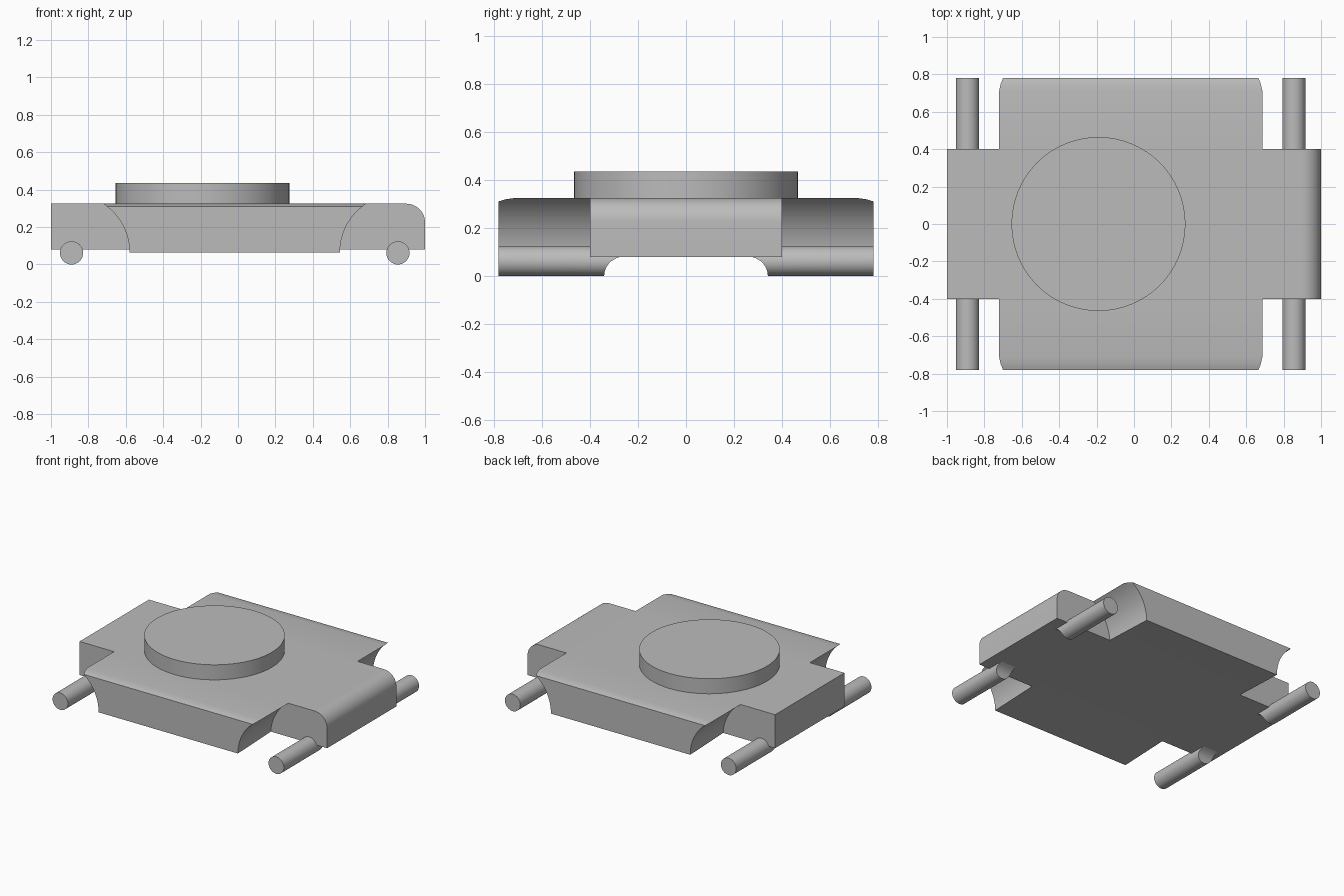
import bpy, bmesh, math
from mathutils import Vector

cube = bpy.data.objects.get("Cube")
if cube:
    bpy.data.objects.remove(cube, do_unlink=True)

grey = bpy.data.materials.new("plain_grey")
grey.use_nodes = True
colour = (0.5, 0.5, 0.5, 1)
grey.diffuse_color = colour
grey.node_tree.nodes["Principled BSDF"].inputs["Base Color"].default_value = colour


def finish(name, bm):
    bmesh.ops.recalc_face_normals(bm, faces=bm.faces)
    mesh = bpy.data.meshes.new(name)
    bm.to_mesh(mesh)
    bm.free()
    mesh.materials.append(grey)
    obj = bpy.data.objects.new(name, mesh)
    bpy.context.collection.objects.link(obj)
    return obj


def activate(obj):
    bpy.ops.object.select_all(action='DESELECT')
    obj.select_set(True)
    bpy.context.view_layer.objects.active = obj


def smooth(obj):
    activate(obj)
    bpy.ops.object.shade_smooth_by_angle(angle=math.radians(30))


def prism(name, outline, vector):
    bm = bmesh.new()
    face = bm.faces.new([bm.verts.new(p) for p in outline])
    new = bmesh.ops.extrude_face_region(bm, geom=[face])["geom"]
    bmesh.ops.translate(bm, vec=vector,
                        verts=[v for v in new if isinstance(v, bmesh.types.BMVert)])
    return finish(name, bm)


def cut(obj, cutter):
    cutter.hide_render = True
    mod = obj.modifiers.new("cut", 'BOOLEAN')
    mod.operation = 'DIFFERENCE'
    mod.solver = 'EXACT'
    mod.object = cutter
    activate(obj)
    bpy.ops.object.modifier_apply(modifier=mod.name)
    bpy.data.objects.remove(cutter, do_unlink=True)


TOP, END, HALF = 0.325, 0.78, 0.4
ROD_R, ARCH_R = 0.062, 0.31
RODS = {"right": (-0.89, -1), "left": (0.855, 1)}

# Body: side outline swept across the width
half = [(HALF, 0.08), (END, 0.065), (END, 0.31), (0.75, 0.319), (0.71, TOP)]
outline = half + [(-y, z) for y, z in reversed(half)]
body = prism("body", [(-1, y, z) for y, z in outline], Vector((2, 0, 0)))

# Corner notches with concave arched walls
for cx, side in RODS.values():
    arch = [(cx - side * ARCH_R * math.cos(a), 0.065 + ARCH_R * math.sin(a))
            for a in (math.pi / 2 * i / 20 for i in range(21))]
    arch += [(side * 1.2, 0.375), (side * 1.2, -0.1), (cx - side * ARCH_R, -0.1)]
    for end in (-1, 1):
        cut(body, prism("notch_cutter", [(x, end * HALF, z) for x, z in arch],
                        Vector((0, end * 0.6, 0))))

# Rounded upper edge on the left side
r = 0.1
edge = [(1 - r + r * math.sin(a), TOP - r + r * math.cos(a))
        for a in (math.pi / 2 * i / 12 for i in range(13))]
edge += [(1.1, TOP - r), (1.1, 0.5), (1 - r, 0.5)]
cut(body, prism("edge_cutter", [(x, -0.6, z) for x, z in edge], Vector((0, 1.2, 0))))
smooth(body)

# Raised round disc
bm = bmesh.new()
bmesh.ops.create_cone(bm, cap_ends=True, segments=64, radius1=0.465, radius2=0.465, depth=0.11)
bmesh.ops.translate(bm, vec=(-0.19, 0, TOP + 0.055), verts=bm.verts)
smooth(finish("round_disc", bm))


# Rods: inner end curves up into the underside
def rod(name, cx, end, n=32):
    bm = bmesh.new()
    outer, inner = [], []
    for i in range(n):
        a = 2 * math.pi * i / n
        x, z = cx + ROD_R * math.sin(a), ROD_R * (1 - math.cos(a))
        t = min(z / 0.08, 1)
        y = 0.26 + 0.08 * math.sqrt(1 - t * t)
        outer.append(bm.verts.new((x, end * END, z)))
        inner.append(bm.verts.new((x, end * y, z)))
    bm.faces.new(outer)
    for i in range(n):
        j = (i + 1) % n
        bm.faces.new((outer[i], outer[j], inner[j], inner[i]))
    for i in range(n // 2):
        strip = [inner[i], inner[i + 1], inner[n - i - 1], inner[-i]]
        bm.faces.new(list(dict.fromkeys(strip)))
    smooth(finish(name, bm))


for side_name, (cx, side) in RODS.items():
    for end_name, end in (("front", -1), ("back", 1)):
        rod(f"{end_name}_{side_name}_rod", cx, end)
